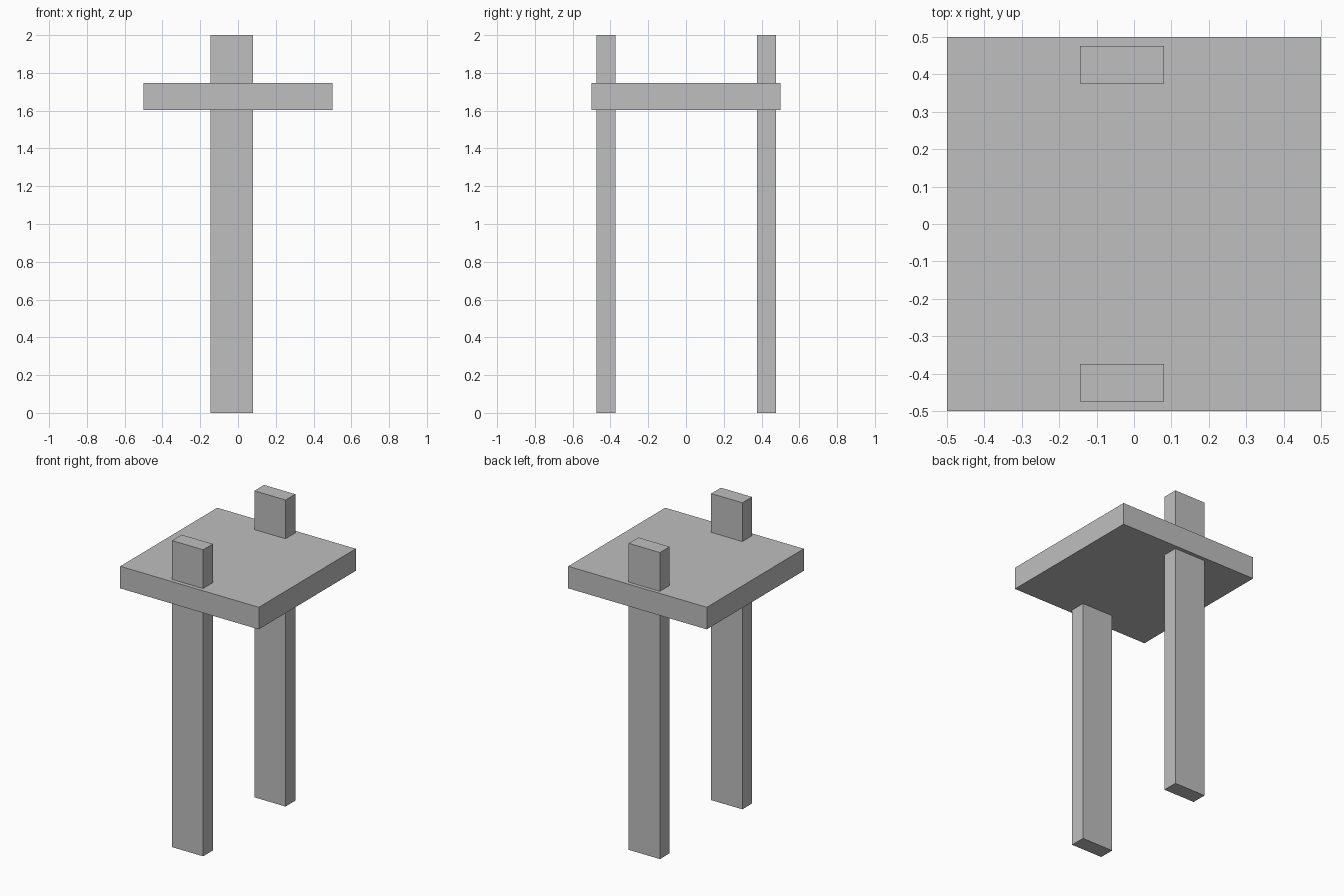
import bpy

# Remove the default object
cube = bpy.data.objects.get("Cube")
if cube:
    bpy.data.objects.remove(cube, do_unlink=True)

# Single plain grey material
GREY = (0.52, 0.52, 0.52, 1.0)
grey = bpy.data.materials.new("plain grey")
grey.use_nodes = True
grey.diffuse_color = GREY
grey.node_tree.nodes["Principled BSDF"].inputs["Base Color"].default_value = GREY


def box(name, low, high):
    """Add a box spanning two opposite corners."""
    centre = [(a + b) / 2 for a, b in zip(low, high)]
    bpy.ops.mesh.primitive_cube_add(size=1, location=centre)
    obj = bpy.context.object
    obj.name = name
    obj.scale = [b - a for a, b in zip(low, high)]
    bpy.ops.object.transform_apply(location=False, rotation=False, scale=True)
    obj.data.materials.append(grey)
    return obj


# Square slab
box("table_top", (-0.5, -0.5, 1.603), (0.5, 0.5, 1.747))

# Two posts that pass through the slab
for name, y in (("front_post", -0.424), ("back_post", 0.426)):
    box(name, (-0.145, y - 0.05, 0), (0.08, y + 0.05, 2))
